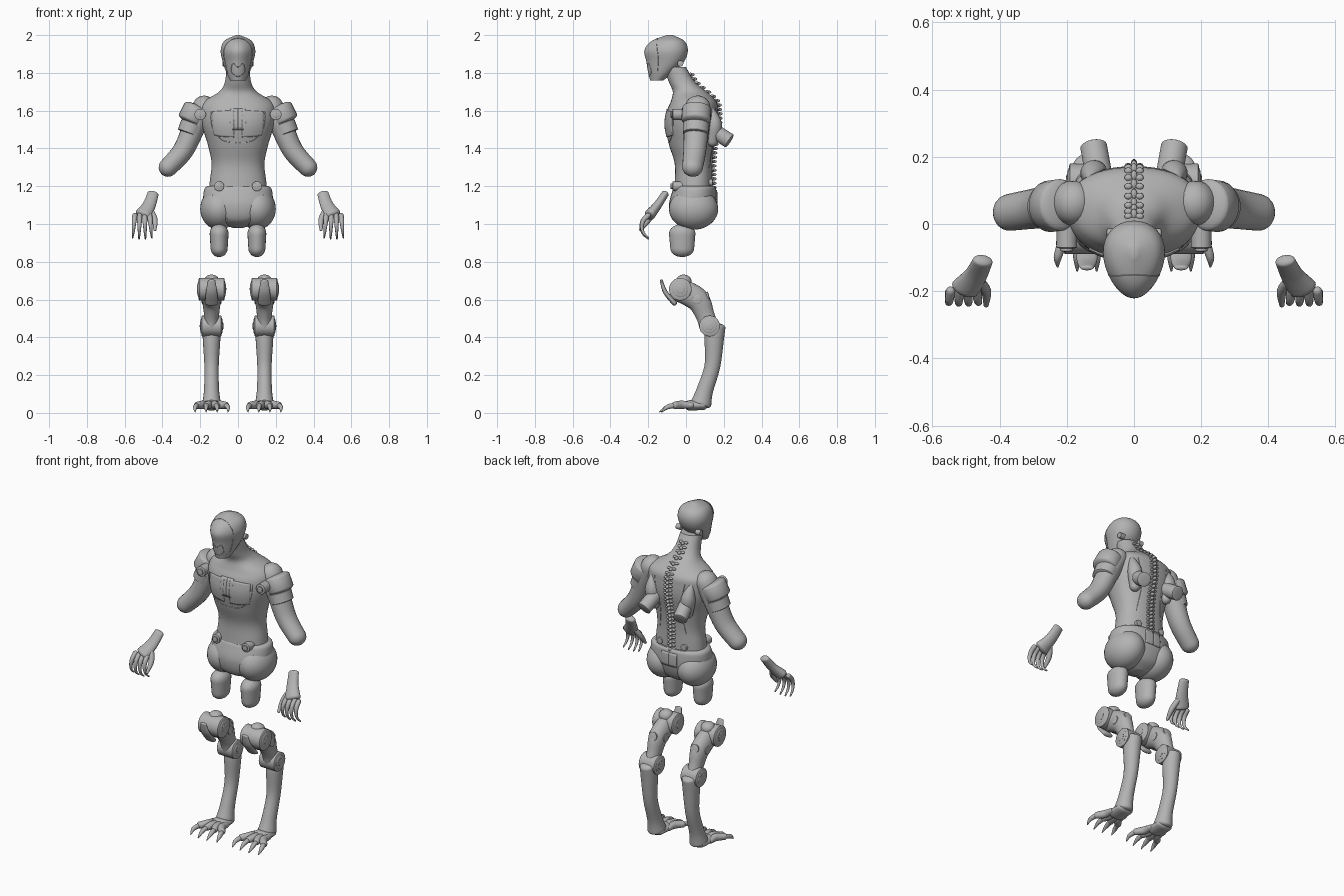
import bpy, bmesh, math
from mathutils import Vector
from mathutils.bvhtree import BVHTree

default_cube = bpy.data.objects.get("Cube")
if default_cube:
    bpy.data.objects.remove(default_cube)

GREY = (0.45, 0.45, 0.45, 1)
grey = bpy.data.materials.new("plain grey")
grey.use_nodes = True
grey.diffuse_color = GREY
grey.node_tree.nodes["Principled BSDF"].inputs["Base Color"].default_value = GREY
parts = []


def finish(name, bm, mirror=True):
    """Turn a bmesh into a grey object, mirrored across the body if wanted."""
    bmesh.ops.recalc_face_normals(bm, faces=bm.faces[:])
    mesh = bpy.data.meshes.new(name)
    bm.to_mesh(mesh)
    bm.free()
    mesh.materials.append(grey)
    obj = bpy.data.objects.new(name, mesh)
    bpy.context.scene.collection.objects.link(obj)
    if mirror:
        obj.modifiers.new("mirror", "MIRROR").use_mirror_merge = False
    parts.append(obj)
    return obj


def spline(rows, steps):
    """Catmull-Rom interpolation of equal-length tuples."""
    out, last = [], len(rows) - 1
    for i in range(last):
        a, b, c, d = (rows[min(max(j, 0), last)] for j in range(i - 1, i + 3))
        for k in range(steps):
            t = k / steps
            out.append(tuple(q + t / 2 * (r - p + t * (2*p - 5*q + 4*r - s + t * (3*q - p - 3*r + s)))
                             for p, q, r, s in zip(a, b, c, d)))
    return out + [tuple(rows[-1])]


def skin(name, rings, mirror=True):
    """Bridge rings of points and cap both ends."""
    bm = bmesh.new()
    loops = [[bm.verts.new(p) for p in ring] for ring in rings]
    for low, high in zip(loops, loops[1:]):
        for i in range(len(low)):
            j = (i + 1) % len(low)
            bm.faces.new((low[i], low[j], high[j], high[i]))
    bm.faces.new(loops[0])
    bm.faces.new(loops[-1])
    return finish(name, bm, mirror)


def tube(name, path, flat=1, dome=1, steps=5, sides=24):
    """Tube along (x, y, z, radius) stations, with domed ends."""
    rows = spline(path, steps)
    points = [Vector(row[:3]) for row in rows]
    stations = []
    for i, row in enumerate(rows):
        along = points[min(i + 1, len(points) - 1)] - points[max(i - 1, 0)]
        stations.append((points[i], along.normalized(), row[3]))
    first, final = stations[0], stations[-1]
    for k in range(1, 6):
        angle = math.pi * k / 11
        for (p, along, r), sign in ((first, -1), (final, 1)):
            ring = (p + along * (sign * r * dome * math.sin(angle)), along, r * math.cos(angle))
            stations.insert(0 if sign < 0 else len(stations), ring)
    rings = []
    for p, along, r in stations:
        ref = Vector((0, 0, 1)) if abs(along.x) > abs(along.z) + abs(along.y) else Vector((1, 0, 0))
        side = (ref - along * ref.dot(along)).normalized()
        up = along.cross(side) * flat
        turns = (math.tau * k / sides for k in range(sides))
        rings.append([p + (side * math.cos(t) + up * math.sin(t)) * r for t in turns])
    return skin(name, rings)


def disc(name, start, end, r):
    """Straight cylinder with softened rims."""
    return tube(name, [(*start, r), (*end, r)], dome=.12, steps=1, sides=28)


def upright(name, sections, power=1.0, egg=0.0, sides=48):
    """Skin of level sections given as (z, half width, front y, back y)."""
    def bend(v):
        return math.copysign(abs(v) ** power, v)
    rings = []
    for z, width, front, back in spline(sections, 6):
        ring = []
        for k in range(sides):
            c, s = math.cos(math.tau * k / sides), math.sin(math.tau * k / sides)
            middle, depth = (front + back) / 2, (back - front) / 2
            ring.append((width * bend(c) * (1 + egg * s), middle + depth * bend(s), z))
        rings.append(ring)
    return skin(name, rings, mirror=False)


def blob(bm, center, radii, detail=10):
    made = bmesh.ops.create_uvsphere(bm, u_segments=detail, v_segments=detail, radius=1)
    bmesh.ops.scale(bm, vec=radii, verts=made["verts"])
    bmesh.ops.translate(bm, vec=center, verts=made["verts"])


def surface(obj):
    mesh = obj.data
    return BVHTree.FromPolygons([v.co for v in mesh.vertices], [p.vertices for p in mesh.polygons])


def plate(name, tree, y, xs, zs, n=14):
    """Thin panel hugging a surface inside an upright rectangle."""
    bm = bmesh.new()
    bmesh.ops.create_grid(bm, x_segments=n, y_segments=n, size=0.5)
    for v in bm.verts:
        spot = Vector((xs[0] + (xs[1] - xs[0]) * (v.co.x + 0.5), y, zs[0] + (zs[1] - zs[0]) * (v.co.y + 0.5)))
        v.co = tree.find_nearest(spot)[0]
    thick = finish(name, bm).modifiers.new("thickness", "SOLIDIFY")
    thick.thickness, thick.offset = 0.009, 0


def seam(name, tree, y, points, r=0.002):
    """Fine raised seam through (x, z) points laid on a surface."""
    path = [tree.find_nearest(Vector((x, y, z)))[0] for x, z in spline(points, 6)]
    tube(name, [(*p, r) for p in path], steps=1, sides=6)


# Head, neck and trunk
head = upright("head", [
    (1.76, .04, -.19, -.12), (1.8, .06, -.2, -.07), (1.86, .08, -.21, -.01),
    (1.92, .09, -.22, .01), (1.97, .07, -.18, -.01), (2, .01, -.1, -.07)], egg=0.2)
torso = upright("torso", [
    (1.83, .06, -.12, 0), (1.75, .07, -.09, .05), (1.7, .1, -.07, .11), (1.65, .18, -.08, .16),
    (1.6, .2, -.1, .17), (1.52, .19, -.11, .17), (1.42, .16, -.09, .15), (1.32, .14, -.06, .14),
    (1.22, .15, -.06, .14), (1.1, .16, -.07, .14)], power=0.9, egg=0.05)
pelvis = upright("pelvis", [
    (1.2, .16, -.06, .15), (1.18, .18, -.07, .16), (1.1, .18, -.09, .16),
    (1.02, .13, -.07, .13), (.98, .03, 0, .07)], power=0.9)
bm = bmesh.new()
blob(bm, (.1, .04, 1.08), (.1, .13, .11), 32)
finish("hip_lobe", bm)
skull, trunk, hips = map(surface, (head, torso, pelvis))

# Panels and seams
plate("chest_plate", trunk, -.1, (.02, .15), (1.46, 1.6))
plate("sternum_plate", trunk, -.1, (0, .04), (1.5, 1.61), 6)
plate("sacrum_plate", hips, .16, (0, .05), (1.1, 1.18), 6)
seam("rib_seam", trunk, -.1, [(.01, 1.43), (.09, 1.44), (.16, 1.5), (.17, 1.6)])
seam("back_seam", trunk, .15, [(.1, 1.62), (.07, 1.45), (.1, 1.3)])
seam("groin_seam", hips, -.08, [(.16, 1.17), (.11, 1.1), (.05, 1)])
seam("skull_seam", skull, -.15, [(0, 1.98), (.05, 1.95), (.08, 1.88), (.05, 1.8)])
seam("brow_seam", skull, -.2, [(0, 1.83), (.03, 1.85), (.05, 1.8), (0, 1.78)])
disc("ear_disc", (.05, -.03, 1.85), (.08, -.03, 1.85), .016)

# Vertebrae down the middle of the back
bm = bmesh.new()
COUNT = 28
for i in range(COUNT):
    z = 1.79 - 0.62 * i / (COUNT - 1)
    y = trunk.ray_cast(Vector((0, 1, z)), Vector((0, -1, 0)))[0].y
    blob(bm, (0, y + .006, z), (.01, .016, .009))
    for side in (-1, 1):
        blob(bm, (side * .017, y, z + .004), (.012, .01, .007))
finish("spine", bm, mirror=False)

# Back thrusters and their fairings
disc("thruster", (.1, .12, 1.51), (.12, .23, 1.44), .04)
tube("thruster_fairing", [(.13, .13, 1.62, .01), (.12, .15, 1.53, .04), (.11, .14, 1.44, .03)])

# Round bolts on the front of shoulders and waist
for name, x, y, z, r in (("shoulder", .2, -.07, 1.58, .03), ("waist", .1, -.07, 1.2, .026)):
    disc(name + "_bolt", (x, 0, z), (x, y, z), r)
    disc(name + "_bolt_hub", (x, 0, z), (x, y - .01, z), r * 0.6)
disc("rear_waist_bolt", (.08, .1, 1.22), (.08, .14, 1.22), .018)


def arm_part(name, rows, **options):
    """Tube through (x, z, radius) rows, leaning forward as it goes outward."""
    tube(name, [(x, .09 - .15 * x, z, r) for x, z, r in rows], flat=1.1, **options)


# Upper arms ending just past the elbow, with shoulder sleeves
arm_part("upper_arm", [(.18, 1.62, .06), (.23, 1.52, .06), (.29, 1.39, .055), (.37, 1.3, .05)])
arm_part("shoulder_sleeve", [(.22, 1.61, .07), (.25, 1.55, .07)], dome=.3, steps=1)
arm_part("arm_band", [(.24, 1.53, .064), (.26, 1.48, .062)], dome=.1, steps=1)

# Detached hands with curled fingers
tube("palm", [(.45, -.11, 1.16, .03), (.47, -.15, 1.1, .035), (.5, -.19, 1.05, .045)], flat=.65, dome=.4)
tube("thumb", [(.46, -.17, 1.07, .015), (.44, -.2, 1.02, .015), (.44, -.24, .97, .008)])
for i, name in enumerate(("index", "middle", "ring", "little")):
    k = i - 1.5
    x, y, z = .507 + k * .026, -.2, 1.045
    path = [(x, y, z, .014)]
    for bone in range(4):
        pitch = math.radians(45 + 30 * bone)
        length = .038 - .002 * abs(k)
        x += k * .002
        y -= length * math.cos(pitch)
        z -= length * math.sin(pitch)
        path.append((x, y, z, .013 - .003 * bone))
    tube(name + "_finger", path, sides=12)

# Short rounded thighs
tube("thigh", [(.1, -.02, .95, .05), (.1, -.02, .87, .045)], flat=1.4)

LEG = .14


def leg_part(name, rows, **options):
    """Tube through (y, z, radius) rows in the plane of the leg."""
    tube(name, [(LEG, *row) for row in rows], **options)


def joint(name, y, z, r, half):
    """Stepped discs stacked outward on both ends of a sideways axle."""
    for i, step in enumerate(("joint", "ring", "hub")):
        reach = half + i * .005
        disc(f"{name}_{step}", (LEG - reach, y, z), (LEG + reach, y, z), r * (1 - 0.3 * i))


# Knee, calf, hock and shin
joint("knee", -.03, .655, .06, .065)
joint("hock", .125, .46, .055, .05)
leg_part("knee_guard", [(-.13, .7, .02), (-.11, .64, .03), (-.06, .58, .035)], flat=.4, dome=.3)
leg_part("knee_dome", [(-.01, .7, .04), (-.02, .65, .04)], dome=.8)
leg_part("calf", [(-.03, .65, .05), (.06, .6, .05), (.1, .52, .04), (.12, .46, .04)], flat=1.25, dome=.4)
leg_part("shin", [(.16, .46, .045), (.15, .4, .047), (.14, .25, .038), (.1, .12, .04), (.08, .05, .05)],
         flat=1.1, dome=.4)
disc("calf_knob", (LEG, .06, .6), (LEG, .12, .617), .026)
disc("calf_side_knob", (LEG - .05, .06, .6), (LEG + .05, .06, .6), .024)

# Feet with four fanned, clawed toes
leg_part("foot", [(.09, .04, .05), (.02, .04, .055)], flat=.5, dome=.5)
for i, name in enumerate(("inner", "second", "third", "outer")):
    k = i - 1.5
    root, knuckle, tip = (LEG + k * spread for spread in (.03, .05, .058))
    tube(name + "_toe", [(root, .03, .04, .015), (root, -.02, .043, .022), (knuckle, -.06, .04, .019)], dome=.8)
    tube(name + "_claw", [(knuckle, -.06, .04, .014), (tip, -.1, .03, .012),
                          (tip, .012 * abs(k) - .145, .006, .003)], sides=12)

# Smooth shading with crisp edges
bpy.ops.object.select_all(action="DESELECT")
for obj in parts:
    obj.select_set(True)
bpy.context.view_layer.objects.active = parts[0]
bpy.ops.object.shade_smooth_by_angle(angle=math.radians(40))
